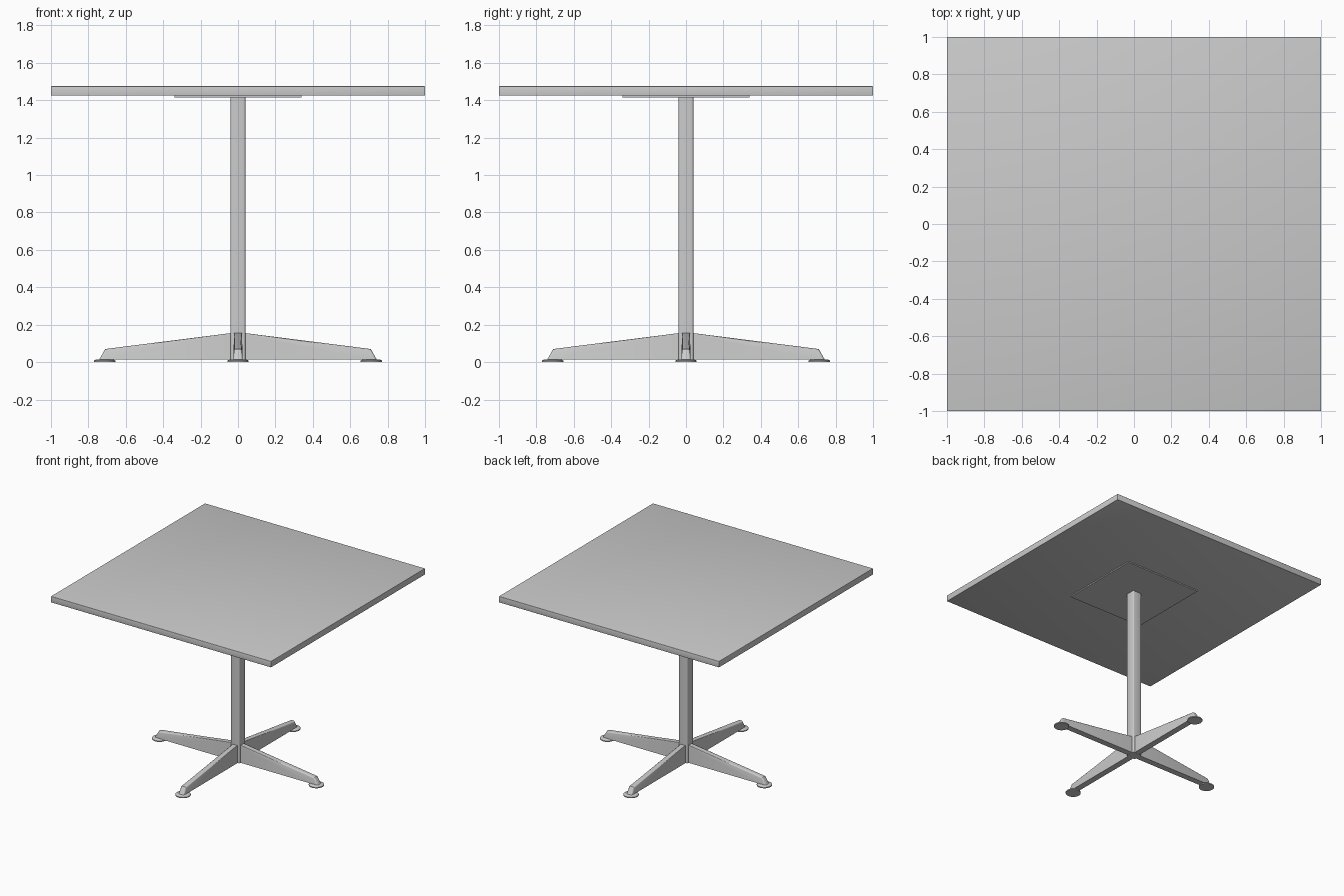
import bpy, bmesh, math

if "Cube" in bpy.data.objects:
    bpy.data.objects.remove(bpy.data.objects["Cube"])

def box(name, half, z0, z1, bevel=0.0, vertical_only=False):
    bm = bmesh.new()
    bmesh.ops.create_cube(bm, size=1)
    for v in bm.verts:
        v.co.x *= 2 * half
        v.co.y *= 2 * half
        v.co.z = z1 if v.co.z > 0 else z0
    if bevel:
        edges = [e for e in bm.edges if not vertical_only
                 or abs(e.verts[0].co.z - e.verts[1].co.z) > 0.01]
        bmesh.ops.bevel(bm, geom=edges, offset=bevel, segments=3, profile=0.5, affect='EDGES')
    return finish(bm, name)

def finish(bm, name):
    bmesh.ops.recalc_face_normals(bm, faces=bm.faces)
    me = bpy.data.meshes.new(name)
    bm.to_mesh(me)
    bm.free()
    ob = bpy.data.objects.new(name, me)
    bpy.context.collection.objects.link(ob)
    bpy.context.view_layer.objects.active = ob
    ob.select_set(True)
    bpy.ops.object.shade_smooth_by_angle(angle=math.radians(35))
    ob.select_set(False)
    return ob

# Top, mounting plate and column
box("table_top", 1.0, 1.425, 1.475, 0.002)
box("mounting_plate", 0.34, 1.416, 1.426)
box("column", 0.039, 0.012, 1.418, 0.009, True)

def leg(name):
    # Side profile (x, z) swept to a tapered width with rounded top edges
    profile = [(0.0, 0.013), (0.742, 0.013), (0.71, 0.07), (0.04, 0.155), (0.0, 0.155)]
    bm = bmesh.new()
    sides = []
    for s in (-1, 1):
        sides.append([bm.verts.new((x, s * (0.025 if z < 0.02 else 0.021), z)) for x, z in profile])
        bm.faces.new(sides[-1])
    n = len(profile)
    for i in range(n):
        j = (i + 1) % n
        bm.faces.new((sides[0][i], sides[0][j], sides[1][j], sides[1][i]))
    rim = [bm.edges.get((side[i], side[i + 1])) for side in sides for i in (1, 2)]
    bmesh.ops.bevel(bm, geom=rim, offset=0.012, segments=4, profile=0.5, affect='EDGES')
    return finish(bm, name)

def foot(name):
    # Glide disc with a sloped upper rim
    bm = bmesh.new()
    for r1, r2, z0, z1 in ((0.057, 0.057, 0.0, 0.008), (0.057, 0.045, 0.008, 0.015)):
        ret = bmesh.ops.create_cone(bm, cap_ends=True, segments=32, radius1=r1, radius2=r2, depth=z1 - z0)
        bmesh.ops.translate(bm, verts=ret["verts"], vec=(0.7125, 0, (z0 + z1) / 2))
    return finish(bm, name)

# Four legs and feet around the column
for i, side in enumerate(("right", "back", "left", "front")):
    for part in (leg(side + "_leg"), foot(side + "_foot")):
        part.rotation_euler.z = i * math.pi / 2
